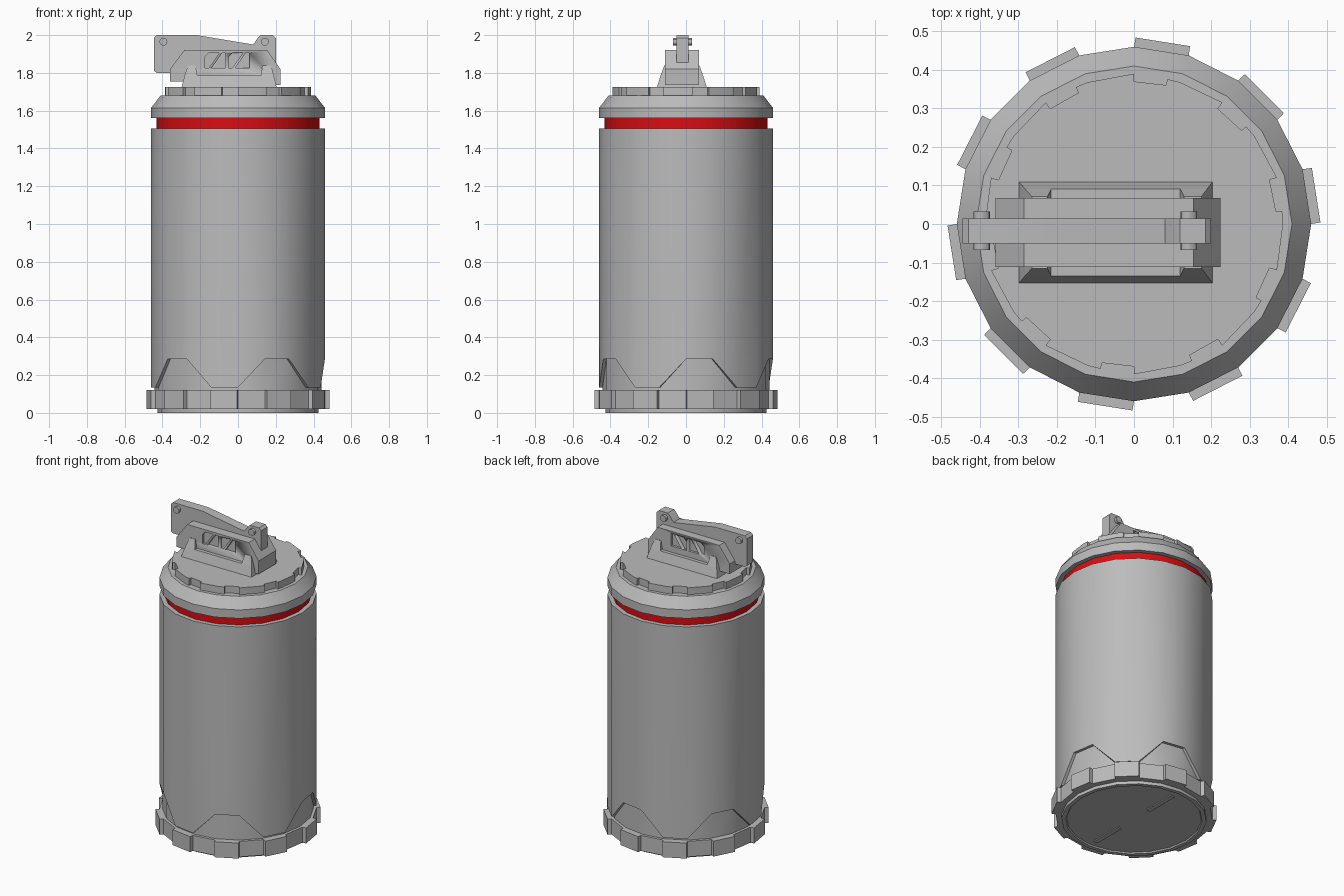
import bpy
import bmesh
from math import sin, cos, radians

cube = bpy.data.objects.get("Cube")
if cube:
    bpy.data.objects.remove(cube)

SIDES = 20
STEP = 360 / SIDES
MID_Y = -0.022


def material(name, color):
    mat = bpy.data.materials.new(name)
    mat.use_nodes = True
    mat.diffuse_color = color
    mat.node_tree.nodes["Principled BSDF"].inputs["Base Color"].default_value = color
    return mat


GREY = material("grey metal", (0.5, 0.5, 0.5, 1))
RED = material("red band", (0.7, 0.004, 0.006, 1))


def loft(name, loops, mat=GREY):
    """Bridge equal-length point loops in order and cap both ends."""
    bm = bmesh.new()
    rings = [[bm.verts.new(p) for p in loop] for loop in loops]
    n = len(rings[0])
    for a, b in zip(rings, rings[1:]):
        for i in range(n):
            j = (i + 1) % n
            bm.faces.new((a[i], a[j], b[j], b[i]))
    bm.faces.new(rings[0])
    bm.faces.new(rings[-1])
    bmesh.ops.recalc_face_normals(bm, faces=bm.faces)
    mesh = bpy.data.meshes.new(name)
    bm.to_mesh(mesh)
    bm.free()
    mesh.materials.append(mat)
    obj = bpy.data.objects.new(name, mesh)
    bpy.context.collection.objects.link(obj)
    bpy.ops.object.select_all(action="DESELECT")
    obj.select_set(True)
    bpy.context.view_layer.objects.active = obj
    bpy.ops.object.shade_smooth_by_angle(angle=radians(30))
    return obj


def polar(angle, r, z):
    return (r * cos(radians(angle)), r * sin(radians(angle)), z)


def turned(name, profile, mat=GREY):
    """Turn (radius, height) pairs; a height may be a rule of the side index."""
    loops = []
    for r, z in profile:
        loops.append([polar(i * STEP, r, z(i) if callable(z) else z)
                      for i in range(SIDES)])
    return loft(name, loops, mat)


def toothed(name, tooth, z0, z1):
    """Repeat a tooth outline of (angle, radius) ten times around."""
    outline = [(k * 2 * STEP + a, r) for k in range(10) for a, r in tooth]
    return loft(name, [[polar(a, r, z) for a, r in outline] for z in (z0, z1)])


def prism(name, points, y0, y1):
    return loft(name, [[(x, y, z) for x, z in points] for y in (y0, y1)])


def tapered(name, low, high):
    """Block between two rectangles, each (x0, x1, half depth, height)."""
    return loft(name, [[(x0, MID_Y - h, z), (x1, MID_Y - h, z),
                        (x1, MID_Y + h, z), (x0, MID_Y + h, z)]
                       for x0, x1, h, z in (low, high)])


# Canister body, its lower edge rising and falling over a recessed core
def crown(i):
    return 0.285 if i % 4 < 2 else 0.135


turned("body", [(0.442, 0.1), (0.442, crown), (0.46, crown),
                (0.46, 1.505), (0.425, 1.505)])
turned("band", [(0.432, 1.49), (0.432, 1.57)], RED)
turned("collar", [(0.42, 1.56), (0.46, 1.56), (0.46, 1.615), (0.41, 1.68)])

# Toothed lid and base rim
toothed("lid", [(-18, 0.37), (-18, 0.39), (0, 0.387), (5, 0.386), (5, 0.37)],
        1.67, 1.725)
toothed("base_rim", [(0, 0.46), (0.5, 0.484), (17.5, 0.484), (18, 0.46)],
        0.02, 0.12)

# Foot with a shallow recess and two bars
turned("foot", [(0.425, 0.03), (0.425, 0), (0.4, 0), (0.395, 0.008)])
for side in (-1, 1):
    prism("foot_bar", [(-0.015, 0.002), (0.015, 0.002),
                       (0.015, 0.01), (-0.015, 0.01)],
          side * 0.13, side * 0.35)

# Sloping mount on the lid with a raised ear at each end
tapered("mount", (-0.3, 0.205, 0.133, 1.72), (-0.283, 0.19, 0.113, 1.785))
tapered("left_ear", (0.12, 0.19, 0.113, 1.785), (0.13, 0.175, 0.093, 1.84))
tapered("right_ear", (-0.283, -0.215, 0.113, 1.785), (-0.265, -0.225, 0.093, 1.84))

# Valve housing
housing = prism("housing", [(-0.36, 1.755), (-0.36, 1.82), (-0.285, 1.92),
                            (0.155, 1.92), (0.225, 1.82), (0.225, 1.735),
                            (0.1, 1.735), (-0.28, 1.755)],
                MID_Y - 0.09, MID_Y + 0.09)

# Paired three-cornered windows cut into both housing sides
for side in (-1, 1):
    face = MID_Y + side * 0.09
    for x in (-0.175, -0.05):
        for tri in ([(x, 1.825), (x, 1.885), (x + 0.02, 1.905),
                     (x + 0.075, 1.905), (x + 0.02, 1.825)],
                    [(x + 0.035, 1.825), (x + 0.09, 1.905),
                     (x + 0.11, 1.905), (x + 0.11, 1.825)]):
            cutter = prism("window_cutter", tri, face - 0.015, face + 0.015)
            cutter.hide_render = True
            cut = housing.modifiers.new("window", "BOOLEAN")
            cut.operation = "DIFFERENCE"
            cut.solver = "EXACT"
            cut.object = cutter
            bpy.context.view_layer.objects.active = housing
            bpy.ops.object.modifier_apply(modifier=cut.name)
            bpy.data.objects.remove(cutter)

# Lever with a pin through each end
prism("lever", [(-0.445, 1.81), (-0.445, 1.985), (-0.43, 2), (-0.22, 2),
                (0.08, 1.95), (0.105, 1.985), (0.12, 2), (0.185, 2),
                (0.2, 1.985), (0.2, 1.84), (-0.3, 1.8), (-0.43, 1.8)],
      -0.05, 0.014)
for name, x in (("right_pin", -0.395), ("left_pin", 0.142)):
    prism(name, [(x + 0.021 * cos(radians(a)), 1.965 + 0.021 * sin(radians(a)))
                 for a in range(0, 360, 30)], -0.068, 0.032)
